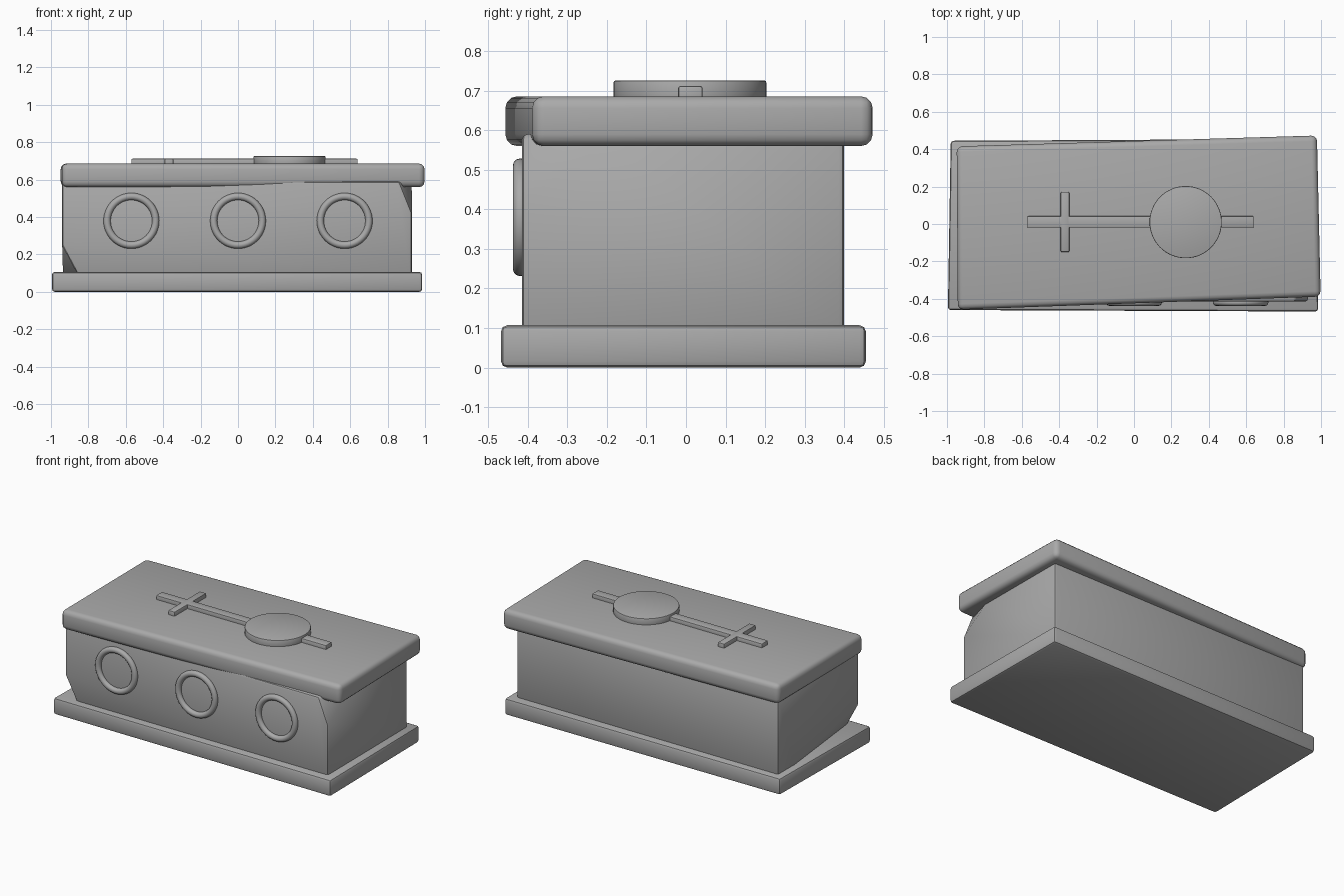
import bpy, bmesh, math
from mathutils import Vector

cube = bpy.data.objects.get("Cube")
if cube:
    bpy.data.objects.remove(cube, do_unlink=True)

stone = bpy.data.materials.new("grey_stone")
stone.use_nodes = True
colour = (0.4, 0.4, 0.4, 1)
stone.diffuse_color = colour
stone.node_tree.nodes["Principled BSDF"].inputs["Base Color"].default_value = colour


def finish(obj, name, bevel=0, segments=2, angle=35):
    obj.name = name
    obj.data.materials.append(stone)
    bpy.ops.object.select_all(action="DESELECT")
    obj.select_set(True)
    bpy.context.view_layer.objects.active = obj
    if bevel:
        mod = obj.modifiers.new("Soft edges", "BEVEL")
        mod.width, mod.segments = bevel, segments
        bpy.ops.object.modifier_apply(modifier=mod.name)
    bpy.ops.object.shade_smooth_by_angle(angle=math.radians(angle))


def slab(name, corners, z0, z1, bevel, chips=(), segments=2):
    """Extruded four-sided outline; each chip is a plane cutting a corner off."""
    bm = bmesh.new()
    face = bm.faces.new([bm.verts.new((x, y, z0)) for x, y in corners])
    top = bmesh.ops.extrude_face_region(bm, geom=[face])["geom"]
    for v in top:
        if isinstance(v, bmesh.types.BMVert):
            v.co.z = z1
    for a, b, c in chips:
        a, b, c = Vector(a), Vector(b), Vector(c)
        normal = (b - a).cross(c - a).normalized()
        if normal.dot(a - Vector((0, 0, 0.35))) < 0:
            normal.negate()
        bmesh.ops.bisect_plane(bm, geom=bm.verts[:] + bm.edges[:] + bm.faces[:],
                               plane_co=a, plane_no=normal, clear_outer=True)
        bmesh.ops.holes_fill(bm, edges=[e for e in bm.edges if e.is_boundary])
    bmesh.ops.recalc_face_normals(bm, faces=bm.faces)
    mesh = bpy.data.meshes.new(name)
    bm.to_mesh(mesh)
    bm.free()
    obj = bpy.data.objects.new(name, mesh)
    bpy.context.collection.objects.link(obj)
    finish(obj, name, bevel, segments)
    return obj


def bar(name, x0, x1, y0, y1, z0, z1):
    return slab(name, [(x0, y0), (x1, y0), (x1, y1), (x0, y1)], z0, z1, 0.006)


# Plinth
slab("plinth", [(-0.995, -0.46), (0.985, -0.468), (0.975, 0.455), (-0.98, 0.445)],
     0.0, 0.107, 0.016)

# Chest with worn corners
slab("chest", [(-0.94, -0.415), (0.93, -0.415), (0.925, 0.4), (-0.935, 0.4)],
     0.09, 0.59, 0.014, chips=[
         ((-0.94, -0.415, 0.25), (-0.86, -0.415, 0.1), (-0.94, 0.3, 0.1)),
         ((0.87, -0.415, 0.57), (0.93, -0.415, 0.42), (0.93, -0.2, 0.57))])

# Lid, sitting slightly askew
slab("lid", [(-0.942, -0.458), (0.998, -0.388), (0.978, 0.473), (-0.948, 0.415)],
     0.56, 0.686, 0.03, segments=3)

# Three raised rings on the front
for label, x in (("right", -0.57), ("middle", 0), ("left", 0.57)):
    bpy.ops.mesh.primitive_torus_add(
        major_radius=0.13, minor_radius=0.019, major_segments=48, minor_segments=12,
        location=(x, -0.419, 0.38), rotation=(math.pi / 2, 0, 0))
    finish(bpy.context.object, label + "_ring", angle=60)

# Emblem on the lid
bar("emblem_shaft", -0.57, 0.64, -0.02, 0.042, 0.67, 0.712)
bar("emblem_crossbar", -0.392, -0.346, -0.15, 0.172, 0.67, 0.713)
bpy.ops.mesh.primitive_cylinder_add(vertices=64, radius=0.193, depth=0.056,
                                    location=(0.276, 0.01, 0.698))
finish(bpy.context.object, "emblem_disc", 0.005)
